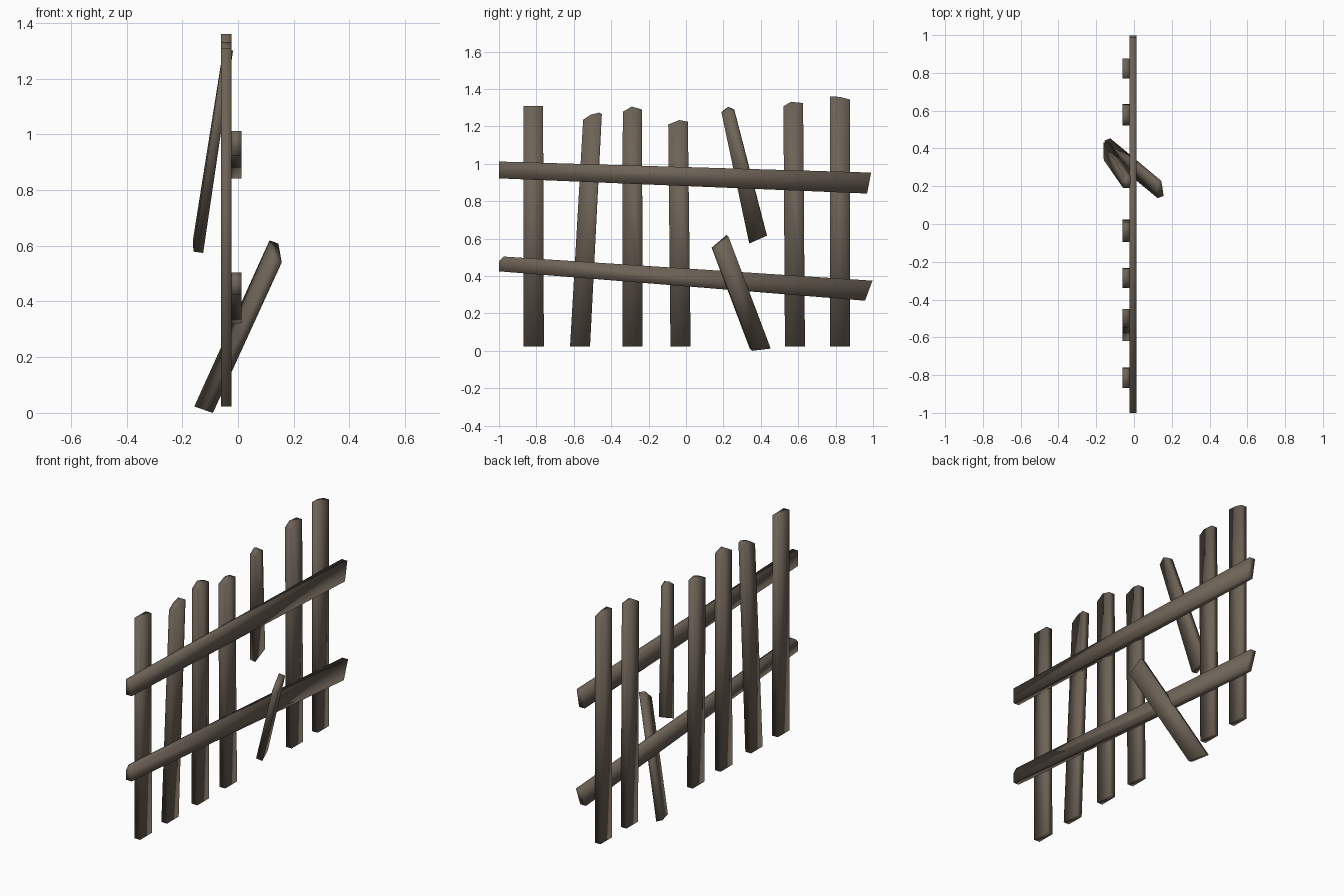
import bpy, bmesh
from mathutils import Vector

wood = bpy.data.materials.new("weathered brown wood")
wood.diffuse_color = (0.155, 0.125, 0.095, 1)


def board(name, outline, thick):
    """Extrude a 3D face outline along a thickness vector."""
    bm = bmesh.new()
    t = Vector(thick)
    a = [bm.verts.new(Vector(p)) for p in outline]
    b = [bm.verts.new(Vector(p) + t) for p in outline]
    bm.faces.new(a)
    bm.faces.new(b[::-1])
    for i in range(len(a)):
        j = (i + 1) % len(a)
        bm.faces.new((a[j], a[i], b[i], b[j]))
    bmesh.ops.recalc_face_normals(bm, faces=bm.faces)
    for f in bm.faces:
        f.smooth = True
    me = bpy.data.meshes.new(name)
    bm.to_mesh(me)
    bm.free()
    me.materials.append(wood)
    ob = bpy.data.objects.new(name, me)
    bpy.context.collection.objects.link(ob)
    return ob


def flat(x, pts):
    return [(x, y, z) for y, z in pts]


# Upright pickets: bottom left y, bottom right y, then the top cut right to left
pickets = [
    (-0.868, -0.76, [(-0.764, 1.308), (-0.868, 1.31)]),
    (-0.62, -0.513, [(-0.45, 1.265), (-0.463, 1.274), (-0.51, 1.262), (-0.55, 1.235)]),
    (-0.34, -0.232, [(-0.235, 1.29), (-0.29, 1.306), (-0.338, 1.278)]),
    (-0.083, 0.025, [(0.01, 1.225), (-0.035, 1.234), (-0.095, 1.21)]),
    (0.529, 0.636, [(0.626, 1.325), (0.56, 1.331), (0.521, 1.307)]),
    (0.769, 0.876, [(0.876, 1.344), (0.82, 1.358), (0.769, 1.36)]),
]
for i, (y0, y1, top) in enumerate(pickets):
    board(f"picket_{i + 1}", flat(-0.024, [(y0, 0.023), (y1, 0.023)] + top), (-0.037, 0, 0))

# Two sagging rails with slanted ends
board("upper_rail", flat(0.013, [(-1, 0.922), (0.968, 0.841), (0.99, 0.953), (-1, 1.012)]),
      (-0.037, 0, 0))
board("lower_rail", flat(0.013, [(-1, 0.425), (0.957, 0.268), (0.997, 0.375),
                                 (-0.975, 0.504), (-1, 0.48)]), (-0.037, 0, 0))

# Broken picket, upper half hanging off the rail
board("broken_picket_top", [(-0.125, 0.338, 0.574), (-0.127, 0.432, 0.615),
                            (-0.02, 0.258, 1.285), (-0.018, 0.225, 1.3),
                            (-0.022, 0.19, 1.272)], (-0.035, 0, 0.005))

# Broken picket, lower half leaning through the gap
board("broken_picket_base", [(-0.09, 0.352, 0.0), (-0.125, 0.453, 0.012),
                             (0.145, 0.228, 0.608), (0.157, 0.148, 0.54)],
      (-0.032, -0.011, 0.011))
